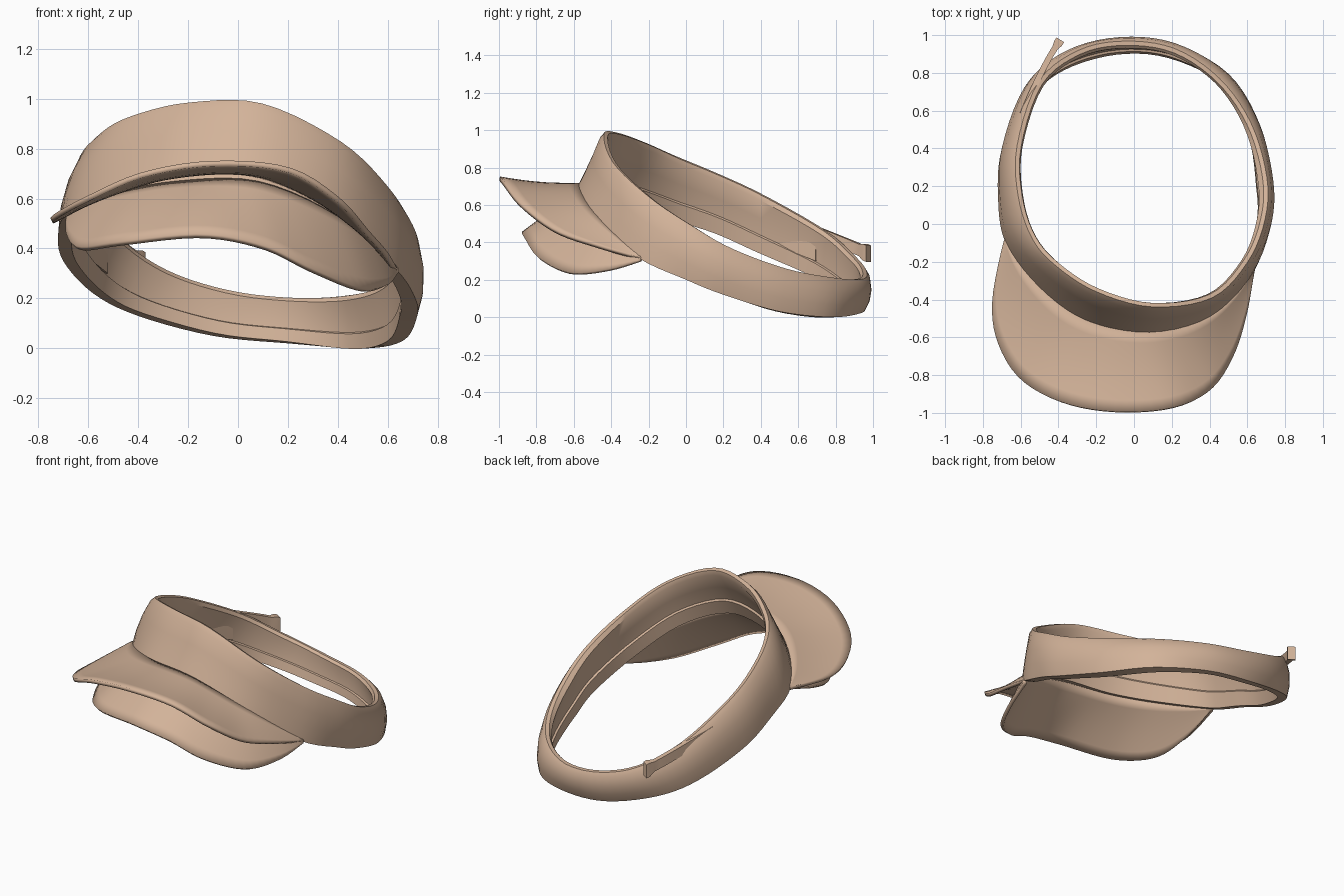
import bpy, bmesh, math
from mathutils import Vector

if "Cube" in bpy.data.objects:
    bpy.data.objects.remove(bpy.data.objects["Cube"])

fabric = bpy.data.materials.new("tan_fabric")
fabric.diffuse_color = (0.65, 0.45, 0.32, 1)
fabric.use_nodes = True
fabric.node_tree.nodes["Principled BSDF"].inputs["Base Color"].default_value = fabric.diffuse_color


def spline(pts, t, closed=False):
    """Catmull-Rom point at parameter t (one unit per control point)."""
    n = len(pts)
    i = math.floor(t)
    if not closed:
        i = max(0, min(i, n - 2))
    f = t - i
    pick = lambda k: Vector(pts[k % n] if closed else pts[max(0, min(k, n - 1))])
    a, b, c, d = (pick(i + k) for k in (-1, 0, 1, 2))
    return 0.5 * (2 * b + (c - a) * f + (2 * a - 5 * b + 4 * c - d) * f ** 2
                  + (3 * b - a - 3 * c + d) * f ** 3)


def loft(name, rows, wrap_u=False, wrap_v=False, caps=False):
    """Skin a grid of points, row by row."""
    bm = bmesh.new()
    grid = [[bm.verts.new(p) for p in row] for row in rows]
    nu, nv = len(grid), len(grid[0])
    for i in range(nu if wrap_u else nu - 1):
        for j in range(nv if wrap_v else nv - 1):
            i2, j2 = (i + 1) % nu, (j + 1) % nv
            bm.faces.new((grid[i][j], grid[i2][j], grid[i2][j2], grid[i][j2]))
    if caps:
        bm.faces.new(grid[0])
        bm.faces.new(grid[-1][::-1])
    bmesh.ops.recalc_face_normals(bm, faces=bm.faces)
    mesh = bpy.data.meshes.new(name)
    bm.to_mesh(mesh)
    bm.free()
    mesh.materials.append(fabric)
    ob = bpy.data.objects.new(name, mesh)
    bpy.context.collection.objects.link(ob)
    bpy.ops.object.select_all(action='DESELECT')
    ob.select_set(True)
    bpy.context.view_layer.objects.active = ob
    bpy.ops.object.shade_smooth_by_angle(angle=math.radians(35))
    return ob


# Band rims, running left, front, right, back
band_top = [(-.55, -.08, .875), (-.42, -.23, .94), (-.2, -.37, .99), (.1, -.45, .985),
            (.42, -.40, .83), (.61, -.21, .65), (.705, .02, .495), (.715, .25, .365),
            (.63, .54, .26), (.46, .78, .215), (.22, .94, .2), (-.05, .98, .23),
            (-.3, .93, .31), (-.515, .76, .46), (-.63, .42, .655), (-.625, .15, .78)]
band_bottom = [(-.68, -.1, .54), (-.5, -.35, .62), (-.25, -.53, .67), (.08, -.59, .67),
               (.4, -.5, .53), (.63, -.26, .32), (.71, 0, .2), (.715, .2, .12),
               (.66, .5, .03), (.5, .78, .0), (.2, .93, .02), (-.1, .95, .05),
               (-.4, .86, .13), (-.58, .7, .22), (-.70, .4, .35), (-.72, .15, .46)]
N = len(band_top)
rows = []
for k in range(N * 5):
    t = k / 5
    top, low = spline(band_top, t, True), spline(band_bottom, t, True)
    along = spline(band_bottom, t + .1, True) - spline(band_bottom, t - .1, True)
    inward = (top - low).cross(along).normalized()
    if inward.dot(Vector((0, .25, .4)) - low) < 0:
        inward = -inward
    # the wall bulges at the sides and back, and is slightly hollow in front
    bulge = .022 + .026 * max(-1, min(0, low.y / .5))
    extra = .014 * max(0, 1 - abs(t - 7) / 2)
    out = [low.lerp(top, f) - inward * b for f, b in
           ((0, 0), (.3, bulge * .9), (.6, bulge), (.9, bulge * .3))]
    lip = [top + inward * .012, top + inward * .035]
    inner = [low.lerp(top, f) + inward * (d + extra) for f, d in
             ((.92, .048), (.6, .038), (.32, .038), (.3, .05), (.02, .055))]
    rows.append(out + lip + inner)
loft("head_band", rows, True, True)

# Two brims fanning out from the lower front of the band
upper_edge = [(-.69, -.1, .54), (-.745, -.4, .51), (-.72, -.62, .535), (-.6, -.82, .6),
              (-.38, -.945, .695), (-.1, -.995, .74), (.2, -.975, .715), (.4, -.88, .595),
              (.52, -.7, .46), (.59, -.48, .38), (.63, -.24, .31)]
lower_edge = [(-.68, -.12, .53), (-.68, -.35, .45), (-.63, -.56, .40), (-.47, -.76, .42),
              (-.15, -.865, .45), (.1, -.85, .405), (.3, -.78, .31), (.49, -.62, .235),
              (.59, -.42, .25), (.63, -.24, .3)]


def brim(name, edge, lift, sag):
    rows = []
    for k in range(49):
        s = k / 48
        root = spline(band_bottom, s * 5, True)
        root += Vector((0, .02, lift * math.sin(math.pi * s)))
        rim = spline(edge, s * (len(edge) - 1))
        row = []
        for j in range(8):
            f = j / 7
            p = root.lerp(rim, f)
            p.z -= sag * math.sin(math.pi * f) * math.sin(math.pi * s)
            row.append(p)
        rows.append(row)
    ob = loft(name, rows)
    mod = ob.modifiers.new("thickness", 'SOLIDIFY')
    mod.thickness = .022
    mod.offset = 0
    return ob


brim("upper_brim", upper_edge, .025, .012)
brim("lower_brim", lower_edge, -.012, -.01)

# Loose strap tail crossing the left back of the band, flared at the tip
tail_path = [(-.59, .58, .5), (-.53, .72, .445), (-.455, .87, .385), (-.39, .975, .34)]
rows = []
for k in range(13):
    t = k / 4
    c = spline(tail_path, t)
    d = (spline(tail_path, min(t + .1, 3)) - spline(tail_path, max(t - .1, 0)))
    side = Vector((d.y, -d.x, 0)).normalized() * (.016 if k < 11 else .024)
    h = Vector((0, 0, .032 if k < 11 else .044))
    rows.append([c + side + h, c - side + h, c - side - h, c + side - h])
loft("strap_tail", rows, wrap_v=True, caps=True)

# Squared strap end lying against the inside of the left wall
rows = []
for x, y, z in ((-.63, .5, .45), (-.585, .6, .41), (-.535, .70, .37)):
    h, w = Vector((0, 0, .07)), Vector((.014, -.007, 0))
    c = Vector((x, y, z))
    rows.append([c + w + h, c - w + h, c - w - h, c + w - h])
loft("strap_end", rows, wrap_v=True, caps=True)
